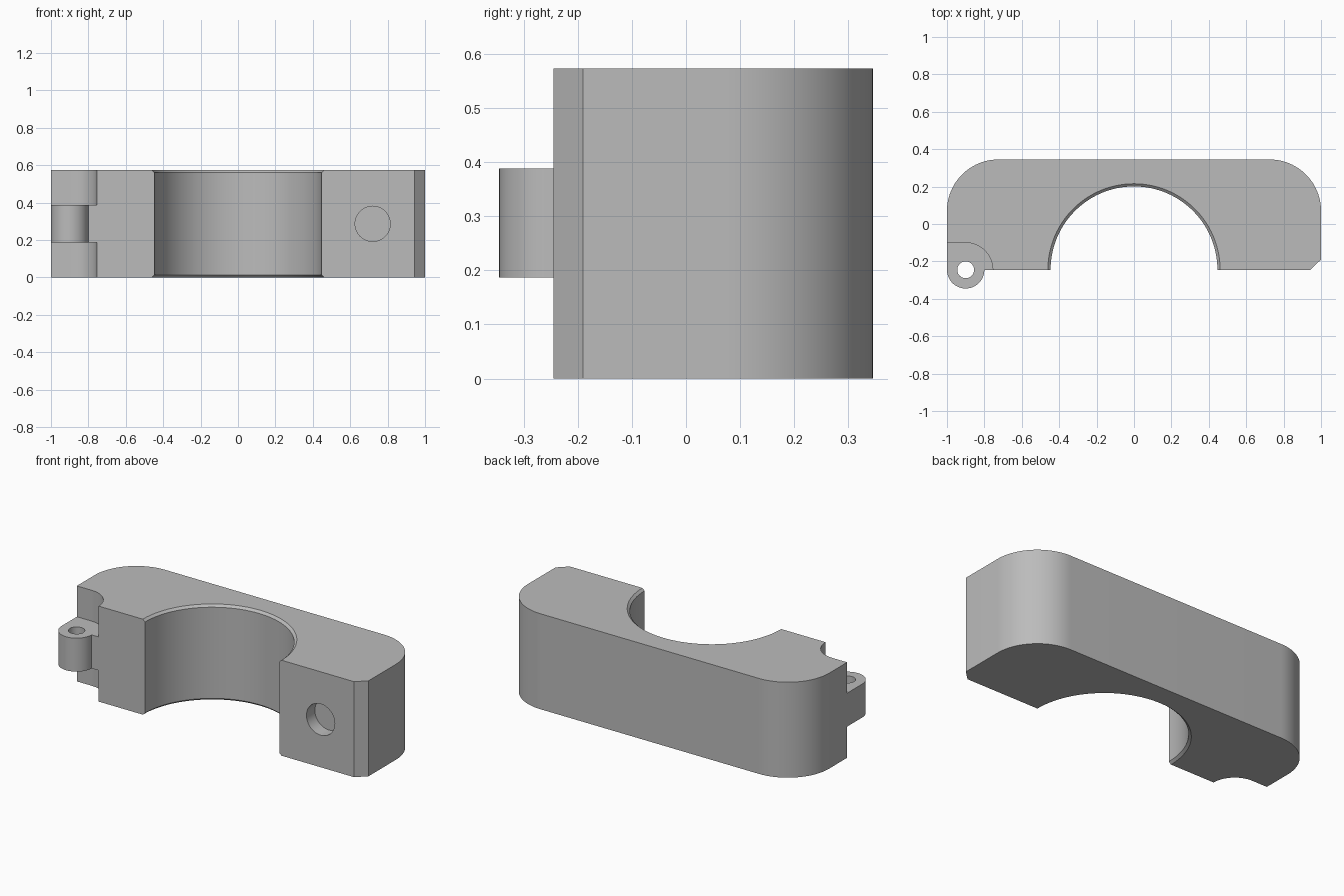
import bpy, bmesh
from math import sin, cos, radians

if "Cube" in bpy.data.objects:
    bpy.data.objects.remove(bpy.data.objects["Cube"])

H = 0.573                 # body height
FRONT, BACK = -0.245, 0.345
PIN = (-0.9, FRONT)       # hinge axis
LUG = (0.187, 0.388)      # hinge lug bottom and top


def arc(center, r, start, end, steps=24):
    angles = [radians(start + (end - start) * i / steps) for i in range(steps + 1)]
    return [(center[0] + r * cos(a), center[1] + r * sin(a)) for a in angles]


def loft(name, rings):
    """Solid through matching rings of 3D points, with capped ends."""
    bm = bmesh.new()
    loops = [[bm.verts.new(p) for p in ring] for ring in rings]
    n = len(loops[0])
    for a, b in zip(loops, loops[1:]):
        for i in range(n):
            j = (i + 1) % n
            bm.faces.new((a[i], a[j], b[j], b[i]))
    bm.faces.new(loops[0])
    bm.faces.new(loops[-1])
    bmesh.ops.recalc_face_normals(bm, faces=bm.faces)
    mesh = bpy.data.meshes.new(name)
    bm.to_mesh(mesh)
    bm.free()
    obj = bpy.data.objects.new(name, mesh)
    bpy.context.collection.objects.link(obj)
    return obj


def prism(name, outline, z0, z1):
    return loft(name, [[(x, y, z) for x, y in outline] for z in (z0, z1)])


def circle(center, r, steps=48):
    return arc(center, r, 0, 360, steps)[:-1]


# Clamp body with rounded back corners, front chamfer and hinge lug
R = 0.275
outline = (arc(PIN, 0.1, 180, 360)
           + [(0.943, FRONT), (1, -0.19)]
           + arc((1 - R, BACK - R), R, 0, 90)
           + arc((R - 1, BACK - R), R, 90, 180))
body = prism("clamp_half", outline, 0, H)

cutters = []

# Clearance pockets above and below the lug
pocket = ([(-1.1, -0.4), (-0.755, -0.4)] + arc(PIN, 0.145, 0, 90) + [(-1.1, -0.1)])
cutters.append(prism("pocket_below", pocket, -0.1, LUG[0]))
cutters.append(prism("pocket_above", pocket, LUG[1], H + 0.1))

# Hinge pin hole
cutters.append(prism("pin_hole", circle(PIN, 0.045), -0.1, H + 0.1))

# Half-round bore with chamfered rims
C = 0.013
bore = [(-C, 0.475), (C, 0.446), (H - C, 0.446), (H + C, 0.475)]
cutters.append(loft("bore", [[(x, y, z) for x, y in circle((0, FRONT), r, 96)]
                             for z, r in bore]))

# Blind round recess in the front face
cutters.append(loft("recess", [[(x, y, z) for x, z in circle((0.72, H / 2), 0.094)]
                               for y in (FRONT - 0.1, FRONT + 0.08)]))

bpy.context.view_layer.objects.active = body
for cutter in cutters:
    cutter.hide_render = True
    mod = body.modifiers.new(cutter.name, 'BOOLEAN')
    mod.operation = 'DIFFERENCE'
    mod.solver = 'EXACT'
    mod.object = cutter
    bpy.ops.object.modifier_apply(modifier=mod.name)
    bpy.data.objects.remove(cutter)

# Plain grey finish
grey = bpy.data.materials.new("grey")
grey.use_nodes = True
grey.diffuse_color = (0.5, 0.5, 0.5, 1)
grey.node_tree.nodes["Principled BSDF"].inputs["Base Color"].default_value = (0.5, 0.5, 0.5, 1)
body.data.materials.clear()
body.data.materials.append(grey)

bpy.ops.object.select_all(action='DESELECT')
body.select_set(True)
bpy.ops.object.shade_smooth_by_angle(angle=radians(25))
